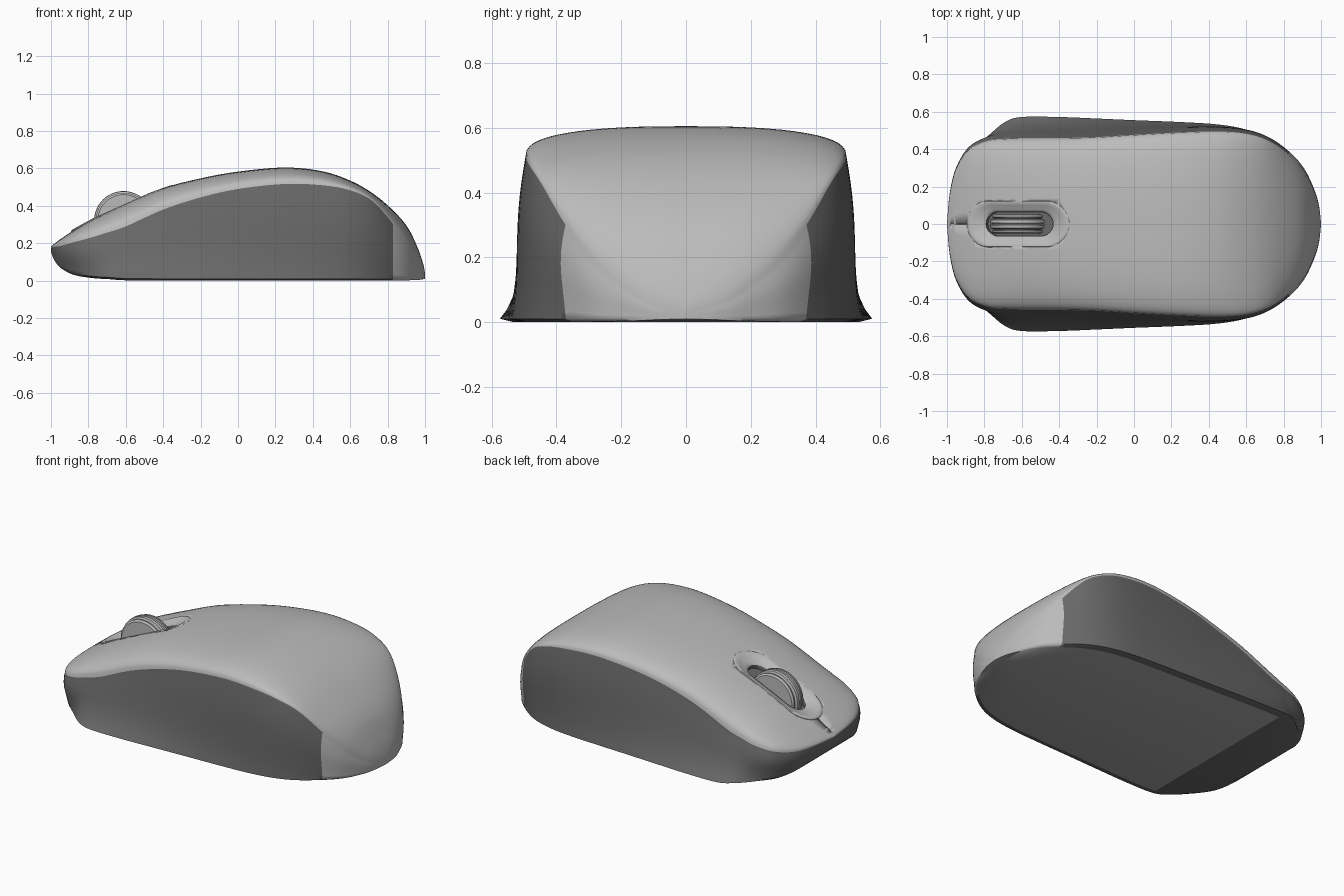
import bpy, bmesh, math
from mathutils import Vector, Matrix

if "Cube" in bpy.data.objects:
    bpy.data.objects.remove(bpy.data.objects["Cube"])


def material(name, c):
    m = bpy.data.materials.new(name)
    m.diffuse_color = (c, c, c, 1)
    m.use_nodes = True
    m.node_tree.nodes["Principled BSDF"].inputs["Base Color"].default_value = m.diffuse_color
    return m


LIGHT = material("light grey", 0.5)
DARK = material("dark grey", 0.14)
BASE = material("base grey", 0.4)


def finish(bm, name, mats, angle=35):
    bmesh.ops.remove_doubles(bm, verts=bm.verts, dist=1e-5)
    bmesh.ops.recalc_face_normals(bm, faces=bm.faces)
    me = bpy.data.meshes.new(name)
    bm.to_mesh(me)
    bm.free()
    ob = bpy.data.objects.new(name, me)
    bpy.context.collection.objects.link(ob)
    for m in mats:
        me.materials.append(m)
    bpy.ops.object.select_all(action='DESELECT')
    ob.select_set(True)
    bpy.context.view_layer.objects.active = ob
    bpy.ops.object.shade_smooth_by_angle(angle=math.radians(angle))
    return ob


def loft(bm, rings, mat=lambda i, j: 0):
    """Skin closed rings of points; mat(ring, segment) gives the colour."""
    rows = [[bm.verts.new(p) for p in r] for r in rings]
    n = len(rows[0])
    for i, (a, b) in enumerate(zip(rows, rows[1:])):
        for j in range(n):
            k = (j + 1) % n
            f = bm.faces.new((a[j], a[k], b[k], b[j]))
            f.material_index = mat(i, j)
    return rows


def cut(target, cutter):
    cutter.hide_render = True
    mod = target.modifiers.new("cut", 'BOOLEAN')
    mod.operation = 'DIFFERENCE'
    mod.solver = 'EXACT'
    mod.object = cutter
    bpy.context.view_layer.objects.active = target
    bpy.ops.object.modifier_apply(modifier=mod.name)
    bpy.data.objects.remove(cutter)


# Body stations: x, bottom z, base half width, seam half width, seam z, crown z
STATIONS = [
    (-1, .165, 0, 0, .175, .18), (-.985, .125, .15, .16, .18, .195),
    (-.95, .08, .27, .295, .185, .222), (-.88, .042, .385, .40, .205, .268),
    (-.78, .024, .472, .447, .232, .327), (-.69, .018, .545, .456, .26, .371),
    (-.6, .012, .572, .46, .29, .413),
    (-.4, .01, .572, .46, .38, .495), (-.2, .01, .564, .465, .445, .547),
    (0, .01, .555, .477, .49, .583), (.25, .01, .545, .49, .517, .605),
    (.45, .01, .532, .495, .51, .585), (.6, .01, .505, .483, .483, .535),
    (.72, .01, .455, .445, .425, .467), (.83, .01, .372, .372, .30, .375),
    (.91, .012, .285, .285, .18, .28), (.965, .014, .175, .175, .09, .165),
    (.99, .018, .09, .09, .045, .09), (1, .02, 0, 0, .03, .04)]
STEPS, NW, NT = 6, 12, 14


def spline(pts, i, t):
    p = [Vector(pts[min(max(i + k, 0), len(pts) - 1)]) for k in (-1, 0, 1, 2)]
    return .5 * (2 * p[1] + (p[2] - p[0]) * t
                 + (2 * p[0] - 5 * p[1] + 4 * p[2] - p[3]) * t * t
                 + (3 * p[1] - p[0] - 3 * p[2] + p[3]) * t ** 3)


def section(s):
    x, zb, wb, we, ze, zt = s
    low = max(zb - .01, 0)
    half = [(0, low), (wb * .93, low)]
    for k in range(NW + 1):                      # flared side wall
        t = k / NW
        bulge = .04 * we * math.sin(math.pi * t ** 1.4)
        half.append((we + (wb - we) * (1 - t) ** 2.4 + bulge, zb + (ze - zb) * t))
    for k in range(1, NT):                       # crowned top
        a = math.pi / 2 * k / NT
        half.append((we * math.cos(a) ** .8, ze + (zt - ze) * math.sin(a) ** .8))
    half.append((0, zt))
    return [(x, y, z) for y, z in half] + [(x, -y, z) for y, z in half[-2:0:-1]]


stations = [spline(STATIONS, i, k / STEPS)
            for i in range(len(STATIONS) - 1) for k in range(STEPS)]
stations.append(Vector(STATIONS[-1]))
count = len(section(stations[0]))
BASE_START = 6 * STEPS                           # station at x = -0.6
PANEL_END = 14 * STEPS                           # station at x = 0.83


def body_colour(i, j):
    k = min(j, count - 1 - j)
    if k < 1:
        return 2 if i >= BASE_START else 1       # flat underside, dark nose
    return 1 if k < NW + 2 and i < PANEL_END else 0


bm = bmesh.new()
loft(bm, [section(s) for s in stations], body_colour)
body = finish(bm, "body_shell", [LIGHT, DARK, BASE], 60)

# Tilted, slightly bent frame of the wheel opening
SLOPE = Matrix.Translation((-.625, 0, .402)) @ Matrix.Rotation(-math.atan(.45), 4, 'Y')
STRETCH = math.sqrt(1 + .45 ** 2)


def stadium(hl, hw, h, n=48):
    pts = []
    for k in range(n):
        a = 2 * math.pi * (k + .5) / n
        x = math.copysign(hl - hw, math.cos(a)) + hw * math.cos(a)
        pts.append(SLOPE @ Vector((x * STRETCH, hw * math.sin(a), h - .016 * (x / .275) ** 2)))
    return pts


# Recess for the wheel surround
bm = bmesh.new()
rows = loft(bm, [stadium(.268, .118, -.055), stadium(.268, .118, .12)])
for r in rows:
    bm.faces.new(r)
cut(body, finish(bm, "recess_cutter", [LIGHT]))

# Fine split between the buttons at the nose
bm = bmesh.new()
bmesh.ops.create_cube(bm, size=1, matrix=Matrix.Translation((-.95, 0, .232))
                      @ Matrix.Rotation(-.5, 4, 'Y') @ Matrix.Diagonal((.14, .008, .03, 1)))
cut(body, finish(bm, "split_cutter", [LIGHT]))

# Dished surround with a dark slot floor
bm = bmesh.new()
profile = [(0, -.045), (0, .000), (.004, .004), (.012, .004), (.026, -.004),
           (.045, -.014), (.056, -.019), (.060, -.026), (.060, -.05)]
rows = loft(bm, [stadium(.275 - 1.6 * d, .125 - d, h) for d, h in profile],
            lambda i, j: 1 if i == len(profile) - 2 else 0)
bm.faces.new(rows[-1]).material_index = 1
finish(bm, "wheel_surround", [LIGHT, DARK], 40)

# Scroll wheel with ridges around its rim
bm = bmesh.new()
rim = [(-.052, .10), (-.052, .138), (-.044, .148), (-.036, .148), (-.032, .138),
       (-.028, .138), (-.022, .155), (-.006, .157), (-.003, .148), (.003, .148),
       (.006, .157), (.022, .155), (.028, .138), (.032, .138), (.036, .148),
       (.044, .148), (.052, .138), (.052, .10)]
rings = [[(-.612 + r * math.cos(2 * math.pi * k / 64), y, .322 + r * math.sin(2 * math.pi * k / 64))
          for k in range(64)] for y, r in rim]
rows = loft(bm, rings, lambda i, j: 1 if i in (4, 12) else 0)
for r in (rows[0], rows[-1]):
    bm.faces.new(r)
finish(bm, "scroll_wheel", [LIGHT, DARK], 30)
